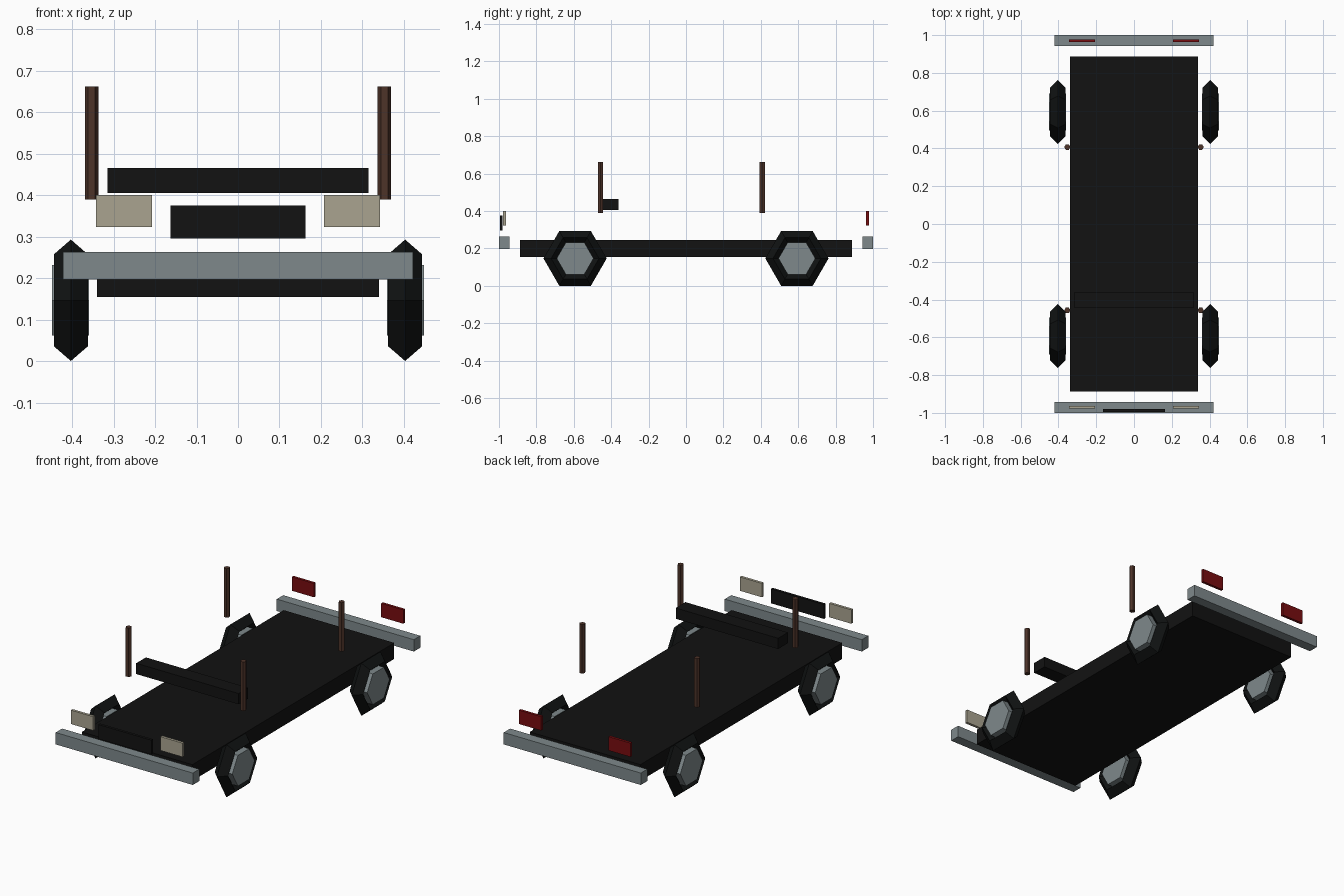
import bpy, bmesh, math
from mathutils import Matrix

if "Cube" in bpy.data.objects:
    bpy.data.objects.remove(bpy.data.objects["Cube"])


def material(name, color):
    m = bpy.data.materials.new(name)
    m.diffuse_color = (*color, 1)
    m.use_nodes = True
    m.node_tree.nodes["Principled BSDF"].inputs["Base Color"].default_value = m.diffuse_color
    return m


BLACK = material("black_paint", (0.006, 0.006, 0.006))
RUBBER = material("tyre_rubber", (0.005, 0.006, 0.006))
METAL = material("grey_metal", (0.21, 0.25, 0.26))
LAMP = material("cream_lamp", (0.40, 0.37, 0.28))
RED = material("red_lamp", (0.19, 0.004, 0.005))
WOOD = material("brown_post", (0.075, 0.033, 0.022))


def finish(bm, name, mat):
    bmesh.ops.recalc_face_normals(bm, faces=bm.faces)
    mesh = bpy.data.meshes.new(name)
    bm.to_mesh(mesh)
    bm.free()
    mesh.materials.append(mat)
    obj = bpy.data.objects.new(name, mesh)
    bpy.context.collection.objects.link(obj)
    return obj


def box(name, mat, x, y, z):
    """Box from (min, max) ranges."""
    bm = bmesh.new()
    bmesh.ops.create_cube(bm, size=1)
    for v in bm.verts:
        v.co = [r[0] + (c + 0.5) * (r[1] - r[0]) for c, r in zip(v.co, (x, y, z))]
    return finish(bm, name, mat)


def prism(name, mat, center, radius, depth, rotation):
    """Six-sided cylinder."""
    bm = bmesh.new()
    bmesh.ops.create_cone(bm, cap_ends=True, segments=6, radius1=radius,
                          radius2=radius, depth=depth,
                          matrix=Matrix.Translation(center) @ rotation)
    return finish(bm, name, mat)


def tyre(name, center, major, minor):
    """Six-segment ring with a diamond cross-section, axle along x."""
    bm = bmesh.new()
    rings = []
    for i in range(6):
        a = math.radians(60 * i)
        ring = []
        for j in range(4):
            b = math.radians(90 * j)
            r = major + minor * math.cos(b)
            ring.append(bm.verts.new((center[0] + minor * math.sin(b),
                                      center[1] + r * math.cos(a),
                                      center[2] + r * math.sin(a))))
        rings.append(ring)
    for i in range(6):
        p, q = rings[i], rings[(i + 1) % 6]
        for j in range(4):
            k = (j + 1) % 4
            bm.faces.new((p[j], q[j], q[k], p[k]))
    return finish(bm, name, RUBBER)


# Chassis, dashboard and front grille
box("chassis", BLACK, (-0.34, 0.34), (-0.887, 0.887), (0.155, 0.245))
box("dashboard", BLACK, (-0.315, 0.315), (-0.445, -0.36), (0.405, 0.465))
box("grille", BLACK, (-0.163, 0.163), (-0.995, -0.98), (0.295, 0.375))

# Bumpers
box("front_bumper", METAL, (-0.422, 0.422), (-1.0, -0.943), (0.197, 0.263))
box("rear_bumper", METAL, (-0.422, 0.422), (0.943, 1.0), (0.197, 0.263))

UPRIGHT = Matrix.Rotation(math.radians(30), 4, 'Z')
AXLE = Matrix.Rotation(math.radians(90), 4, 'Y')

for side, s in (("left", -1), ("right", 1)):
    # Lamps
    xr = sorted((s * 0.207, s * 0.343))
    box(f"{side}_headlight", LAMP, xr, (-0.978, -0.963), (0.323, 0.40))
    box(f"{side}_tail_light", RED, xr, (0.963, 0.978), (0.323, 0.40))
    for end, wy, py in (("front", -0.593, -0.457), ("rear", 0.593, 0.407)):
        # Wheels
        tyre(f"{end}_{side}_tyre", (s * 0.403, wy, 0.1465), 0.128, 0.041)
        prism(f"{end}_{side}_hub", METAL, (s * 0.404, wy, 0.1465), 0.0985, 0.09, AXLE)
        # Roof posts, with corners pointing sideways
        post = prism(f"{end}_{side}_post", WOOD, (s * 0.353, py, 0.526), 0.0163, 0.272,
                     Matrix.Identity(4))
        xs = [v.co.x for v in post.data.vertices]
        if max(xs) - min(xs) < 0.03:
            post.data.transform(Matrix.Translation((s * 0.353, py, 0)) @ UPRIGHT
                                @ Matrix.Translation((-s * 0.353, -py, 0)))
